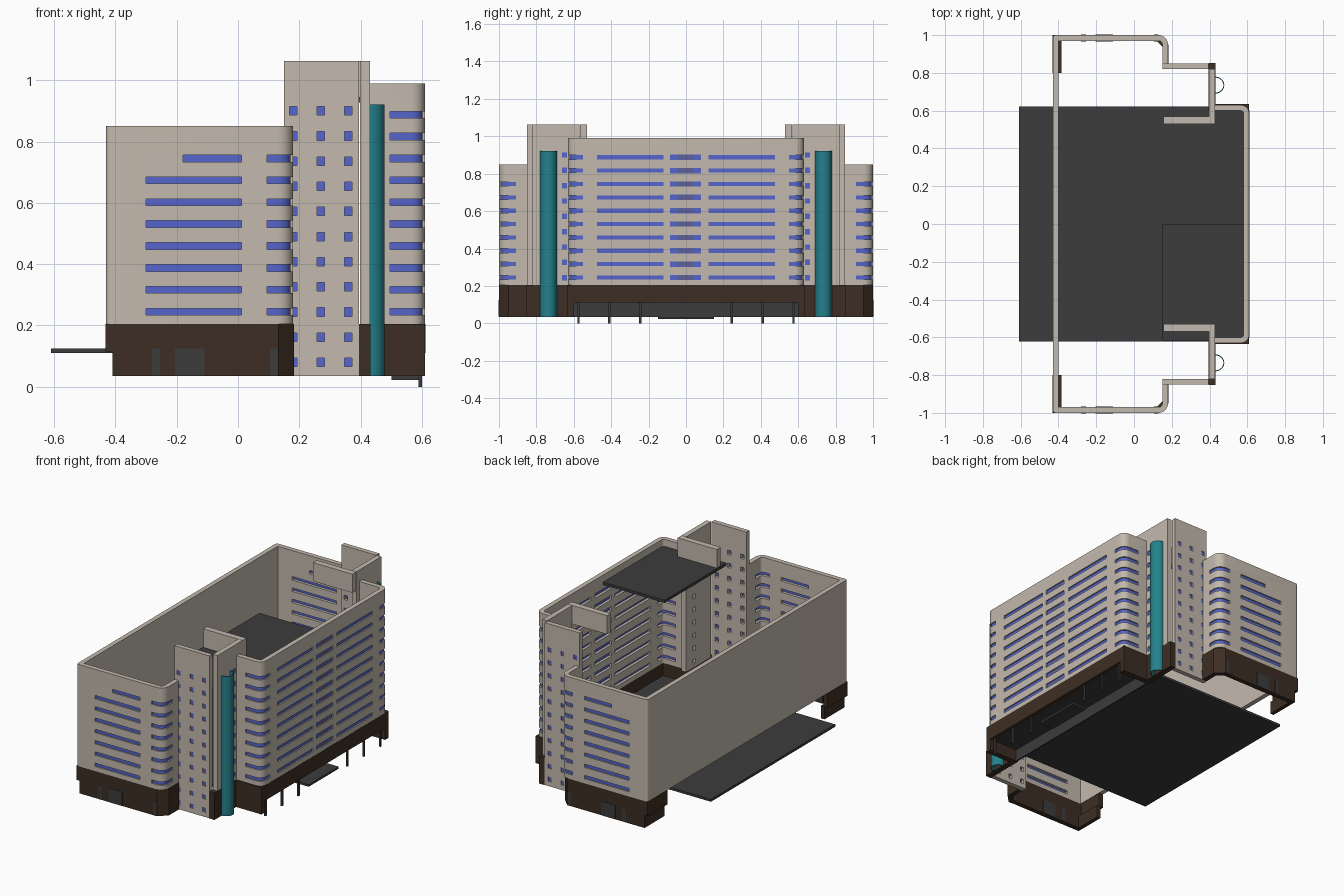
import bpy, bmesh, math
from mathutils import Vector

if "Cube" in bpy.data.objects:
    bpy.data.objects.remove(bpy.data.objects["Cube"])


def material(name, rgb):
    m = bpy.data.materials.new(name)
    m.diffuse_color = (*rgb, 1)
    m.use_nodes = True
    m.node_tree.nodes["Principled BSDF"].inputs["Base Color"].default_value = m.diffuse_color
    return m


BEIGE = material("beige_concrete", (0.55, 0.49, 0.42))
BROWN = material("dark_brown", (0.046, 0.027, 0.017))
GREY = material("dark_grey", (0.045, 0.045, 0.045))
BLUE = material("blue_glass", (0.09, 0.13, 0.60))
MUTED = material("muted_blue", (0.11, 0.12, 0.32))
TEAL = material("teal_glass", (0.018, 0.22, 0.26))


def finish(name, bm, mat):
    bmesh.ops.recalc_face_normals(bm, faces=bm.faces)
    me = bpy.data.meshes.new(name)
    bm.to_mesh(me)
    bm.free()
    ob = bpy.data.objects.new(name, me)
    bpy.context.collection.objects.link(ob)
    if mat:
        me.materials.append(mat)
    return ob


def boxes(name, items, mat=None):
    """Items are (x0, x1, y0, y1, z0, z1)."""
    bm = bmesh.new()
    for b in items:
        vs = bmesh.ops.create_cube(bm, size=1)["verts"]
        for v in vs:
            v.co = [(b[2 * i] + b[2 * i + 1]) / 2 + v.co[i] * abs(b[2 * i + 1] - b[2 * i])
                    for i in range(3)]
    return finish(name, bm, mat)


def rounded(points, radii, seg=7):
    """Round the right-angled corners of a path."""
    pts = [Vector(p) for p in points]
    out = []
    for i, p in enumerate(pts):
        if not radii[i]:
            out.append(p)
            continue
        a, b = (pts[i - 1] - p).normalized(), (pts[i + 1] - p).normalized()
        c = p + radii[i] * (a + b)
        for k in range(seg + 1):
            t = math.pi / 2 * k / seg
            out.append(c - radii[i] * (b * math.cos(t) + a * math.sin(t)))
    return out


def offset(path, d):
    """Shift a path to its right-hand side by d."""
    out = []
    for i, p in enumerate(path):
        ns = []
        for a, b in ((i - 1, i), (i, i + 1)):
            if a >= 0 and b < len(path):
                t = (path[b] - path[a]).normalized()
                ns.append(Vector((t.y, -t.x)))
        n = (ns[0] + ns[-1]).normalized()
        out.append(p + n * d / n.dot(ns[0]))
    return out


def wall(name, path, d0, d1, z0, z1, mat):
    """Upright wall along a path, between two offsets."""
    bm = bmesh.new()
    rings = []
    for p, q in zip(offset(path, d0), offset(path, d1)):
        rings.append([bm.verts.new(c) for c in
                      ((p.x, p.y, z0), (p.x, p.y, z1), (q.x, q.y, z1), (q.x, q.y, z0))])
    for r, s in zip(rings, rings[1:]):
        for k in range(4):
            bm.faces.new((r[k], r[(k + 1) % 4], s[(k + 1) % 4], s[k]))
    bm.faces.new(rings[0])
    bm.faces.new(rings[-1])
    return finish(name, bm, mat)


def boolean(ob, cutter, op):
    mod = ob.modifiers.new("cut", 'BOOLEAN')
    mod.object, mod.operation, mod.solver = cutter, op, 'EXACT'
    dg = bpy.context.evaluated_depsgraph_get()
    me = bpy.data.meshes.new_from_object(ob.evaluated_get(dg))
    ob.modifiers.clear()
    ob.data = me


def smooth(ob):
    bpy.ops.object.select_all(action='DESELECT')
    ob.select_set(True)
    bpy.context.view_layer.objects.active = ob
    bpy.ops.object.shade_smooth_by_angle(angle=math.radians(30))


def glaze(shell, pane, holes):
    """Cut window holes in a shell and keep the pane only inside them."""
    cutter = boxes("window_cutter", holes)
    cutter.hide_render = True
    boolean(shell, cutter, 'DIFFERENCE')
    boolean(pane, cutter, 'INTERSECT')
    bpy.data.objects.remove(cutter)
    smooth(shell)
    smooth(pane)


rows = [0.245 + 0.0714 * i for i in range(10)]
H = 0.011

# Rear wing: U-shaped shell with rounded outer corners
wing = rounded([(.18, -.85), (.18, -1), (-.43, -1), (-.43, 1), (.18, 1), (.18, .85)],
               [0, .05, .015, .015, .05, 0])
wing_wall = wall("wing_walls", wing, 0, .03, .205, .85, BEIGE)
wing_glass = wall("wing_windows", wing, .008, .013, .21, .84, BLUE)
holes = []
for s in (-1, 1):
    for i, z in enumerate(rows[:8]):
        holes.append((-.18 if i == 7 else -.30, .012, s * .95, s * 1.05, z - H, z + H))
        holes.append((.095, .25, s * .91, s * 1.05, z - H, z + H))
glaze(wing_wall, wing_glass, holes)

# Front block: long facade with returns
block = rounded([(.43, .63), (.61, .63), (.61, -.63), (.43, -.63)], [0, .045, .045, 0])
block_wall = wall("block_walls", block, 0, .03, .205, .99, BEIGE)
block_glass = wall("block_windows", block, .008, .013, .21, .98, BLUE)
holes = []
for z in rows:
    holes.append((.55, .65, -.085, .08, z - .014, z + .014))
    for s in (-1, 1):
        holes.append((.55, .65, s * .12, s * .475, z - H, z + H))
        holes.append((.495, .65, s * .55, s * .68, z - H, z + H))
glaze(block_wall, block_glass, holes)
boxes("centre_window_panels", [(.599, .604, -.045, .04, z - .013, z + .013) for z in rows], MUTED)

for s, side in ((-1, "front"), (1, "rear")):
    # Stair tower walls and windows
    trows = [.08 + .082 * i for i in range(11)]
    holes = [(x - .012, x + .012, s * .80, s * .87, z - .014, z + .014)
             for x in (.18, .27, .36) for z in trows]
    glaze(boxes(side + "_tower_outer_wall", [(.15, .395, s * .82, s * .85, .035, 1.063)], BEIGE),
          boxes(side + "_tower_windows", [(.155, .39, s * .838, s * .845, .04, 1.05)], BLUE), holes)
    holes = [(.38, .45, s * .637, s * .662, z - .014, z + .014) for z in trows[2:]]
    glaze(boxes(side + "_tower_face_wall", [(.398, .43, s * .57, s * .82, .205, 1.063)], BEIGE),
          boxes(side + "_tower_face_windows", [(.418, .425, s * .58, s * .81, .21, 1.05)], BLUE), holes)
    boxes(side + "_tower_parapet", [(.155, .43, s * .53, s * .568, .945, 1.063)], BEIGE)
    boxes(side + "_tower_base", [(.395, .432, s * .60, s * .852, .035, .205)], BROWN)

    # Half-round teal stair window
    arc = [Vector((.43 + .048 * math.sin(math.pi * k / 20),
                   s * .735 + .045 * math.cos(math.pi * k / 20))) for k in range(21)]
    smooth(wall(side + "_teal_bay", arc, 0, .005, .035, .92, TEAL))

    # Brown base of the wing, chamfered at the outer corner
    corner = [(.182, s * .85), (.182, s * 1), (-.41, s * 1)]
    if s > 0:
        corner.reverse()
    wall(side + "_wing_base", rounded(corner, [0, .05, 0], 1), 0, .03, .035, .205, BROWN)
    boxes(side + "_wing_base_return", [(-.432, -.402, s * .80, s * 1, .115, .205),
                                       (-.41, -.385, s * .80, s * .99, .035, .115)], BROWN)
    # Doors set through the base
    boxes(side + "_wing_doors", [(x0, x1, s * .967, s * 1.0025, .036, .125) for x0, x1 in
                                 ((-.28, -.255), (-.205, -.11), (.105, .13))], GREY)
    # Brown side of the front block
    boxes(side + "_block_base_side", [(.43, .61, s * .60, s * .636, .035, .205)], BROWN)

# Brown fascia over the porch
boxes("block_fascia", [(.58, .611, -.60, .60, .11, .205)], BROWN)

# Floor slab, roof slab, porch back wall, step and columns
boxes("floor_slab", [(-.61, .58, -.622, .622, .11, .125)], GREY)
boxes("roof_slab", [(.15, .58, -.62, 0, .928, .945)], GREY)
boxes("porch_back_wall", [(.40, .41, -.60, .60, .035, .11)], GREY)
boxes("entrance_step", [(.50, .60, -.15, .15, .022, .035)], GREY)
boxes("porch_columns", [(.588, .60, y - .006, y + .006, 0, .11)
                        for a in (.245, .41, .575) for y in (-a, a)], GREY)
